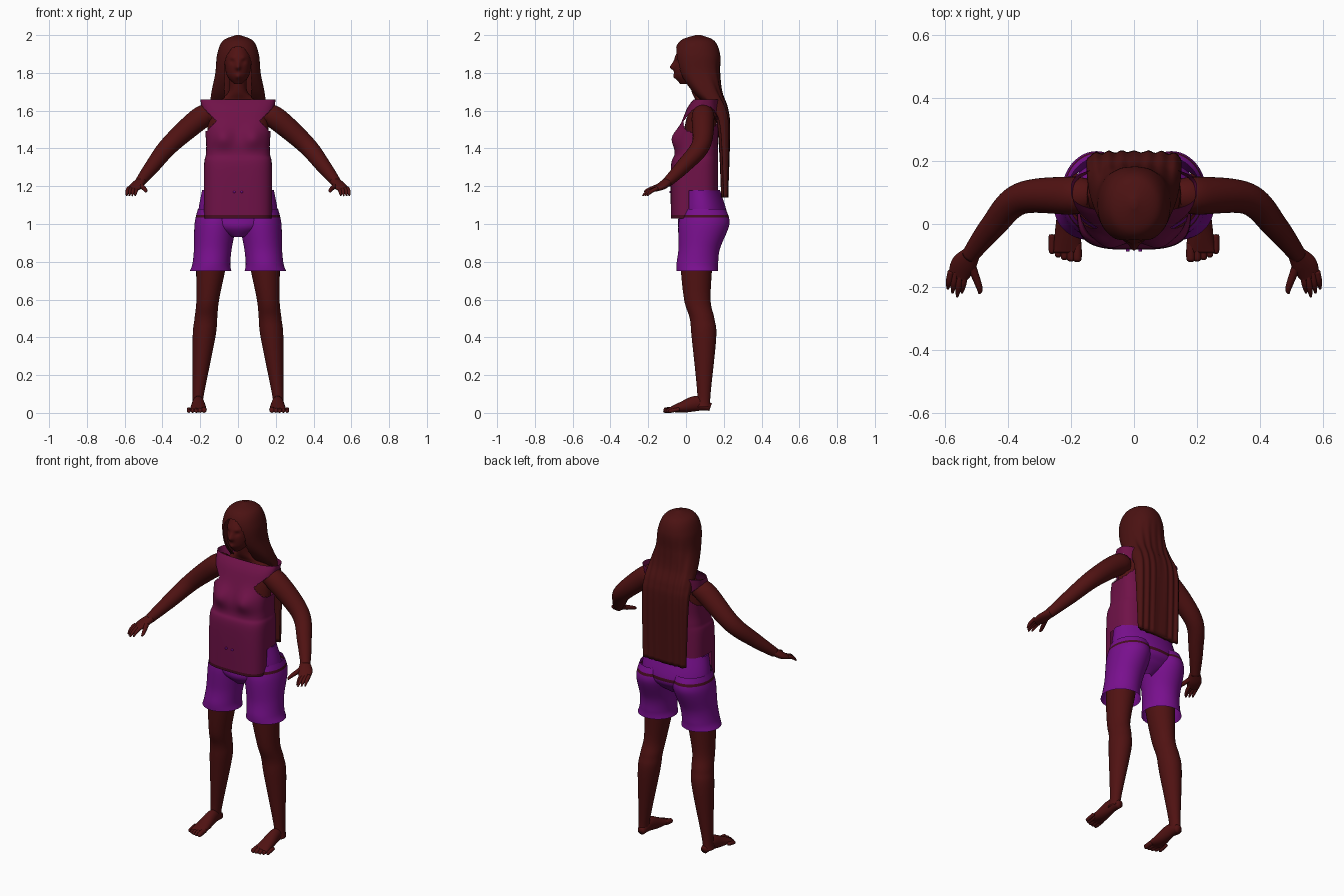
import bpy, bmesh, math
from mathutils import Vector, Quaternion

cube = bpy.data.objects.get("Cube")
if cube:
    bpy.data.objects.remove(cube, do_unlink=True)


def material(name, *rgb):
    mat = bpy.data.materials.new(name)
    mat.use_nodes = True
    colour = (*rgb, 1)
    mat.diffuse_color = colour
    mat.node_tree.nodes["Principled BSDF"].inputs["Base Color"].default_value = colour
    return mat


SKIN = material("skin brown", .08, .006, .006)
HAIR = material("hair brown", .07, .006, .006)
SHIRT = material("shirt plum", .16, .006, .065)
SHORTS = material("shorts purple", .19, .005, .27)
TRIM = material("trim maroon", .06, .004, .015)


def smooth_keys(keys, steps):
    """Catmull-Rom interpolation between key sections."""
    out = []
    last = len(keys) - 1
    for i in range(last):
        before, start, end, after = (keys[max(0, min(last, i + k))] for k in (-1, 0, 1, 2))
        for step in range(steps):
            t = step / steps
            out.append([q + t / 2 * (r - p + t * (2 * p - 5 * q + 4 * r - w + t * (3 * (q - r) + w - p)))
                        for p, q, r, w in zip(before, start, end, after)])
    return out + [list(keys[-1])]


def loft(name, keys, mats, upright=False, steps=6, sides=24, closed=True,
         pair=False, shape=None, drop=None, paint=None):
    """Skin sections (x, y, z, rx, ry, power) into one smooth surface."""
    rows = smooth_keys(keys, steps)
    centres = [Vector(row[:3]) for row in rows]
    bm = bmesh.new()
    rings = []
    for i, (row, centre) in enumerate(zip(rows, centres)):
        turn = Quaternion()
        if not upright:
            ahead = centres[min(i + 1, len(rows) - 1)] - centres[max(i - 1, 0)]
            turn = ahead.to_track_quat('Z', 'Y')
        rx, ry, power = row[3:]
        ring = []
        for j in range(sides):
            angle = math.tau * j / sides
            c, s = math.cos(angle), math.sin(angle)
            flat = Vector((rx * math.copysign(abs(c) ** (2 / power), c),
                           ry * math.copysign(abs(s) ** (2 / power), s), 0))
            co = centre + turn @ flat
            if shape:
                shape(co)
            ring.append(bm.verts.new(co))
        rings.append(ring)
    for low, high in zip(rings, rings[1:]):
        for j in range(sides):
            k = (j + 1) % sides
            bm.faces.new((low[j], low[k], high[k], high[j]))
    if closed:
        bm.faces.new(rings[0][::-1])
        bm.faces.new(rings[-1])
    if drop:
        gone = [face for face in bm.faces if drop(face.calc_center_median())]
        bmesh.ops.delete(bm, geom=gone, context='FACES')
    for face in bm.faces:
        face.smooth = True
        if paint:
            face.material_index = paint(face.calc_center_median())
    mesh = bpy.data.meshes.new(name)
    bm.to_mesh(mesh)
    bm.free()
    for mat in mats:
        mesh.materials.append(mat)
    obj = bpy.data.objects.new(name, mesh)
    bpy.context.collection.objects.link(obj)
    if pair:
        mirror = obj.modifiers.new("both sides", 'MIRROR')
        mirror.use_mirror_merge = False


def body(name, rows, mats, power=(2, 2), **options):
    """Upright loft from rows (z, half width, front, back); power runs bottom to top."""
    bottom, height = rows[0][0], rows[-1][0] - rows[0][0]
    keys = []
    for z, half, front, back in rows:
        squareness = power[0] + (power[1] - power[0]) * (z - bottom) / height
        keys.append((0, (front + back) / 2, z, half, (back - front) / 2, squareness))
    loft(name, keys, mats, upright=True, **options)


def limb(name, points, mat=SKIN, **options):
    """Mirrored round limb from points (x, y, z, radius[, vertical radius])."""
    keys = [(*point[:4], point[-1], 2) for point in points]
    loft(name, keys, [mat], pair=True, **options)


def bulge(co, x, z, size, amount):
    """Push a soft mound forward, on both sides of the middle."""
    distance = math.hypot(abs(co.x) - x, co.z - z)
    co.y -= amount * math.exp(-(distance / size) ** 2)


# Head and face
def face_shape(co):
    if co.y < .02:
        bulge(co, 0, 1.83, .014, .02)
        bulge(co, 0, 1.85, .012, .007)
        bulge(co, 0, 1.78, .014, .01)
        bulge(co, .03, 1.86, .014, -.008)
        bulge(co, .03, 1.88, .012, .004)


body("head", [(1.74, .02, -.03, .02), (1.79, .06, -.06, .1),
              (1.88, .07, -.06, .14), (1.96, .04, -.01, .1)],
     [SKIN], steps=16, sides=96, shape=face_shape)

# Chest, shoulders and neck
body("torso", [(1.3, .15, -.03, .15), (1.55, .16, 0, .16), (1.64, .12, .05, .16),
               (1.7, .05, .03, .13), (1.8, .05, .01, .12)],
     [SKIN], sides=48)


# Long straight hair, open around the face
def strands(co):
    if co.y > .1:
        fade = max(0, min(1, (1.9 - co.z) * 4))
        co.y += .004 * fade * math.sin(co.x * 150 + 1)


def face_gap(co):
    if co.z < 1.6 or co.z > 1.94 or co.y > .1:
        return False
    rise = max(0, (co.z - 1.83) / .11)
    return abs(co.x) < .07 * math.sqrt(max(0, 1 - rise * rise))


body("hair", [(1.14, .14, .19, .22), (1.5, .15, .17, .23), (1.61, .15, .12, .22),
              (1.7, .14, .03, .19), (1.8, .12, -.04, .18), (1.9, .11, -.06, .18),
              (1.97, .08, -.03, .15), (2, .01, .05, .08)],
     [HAIR], power=(4, 2), steps=10, sides=128, shape=strands, drop=face_gap)


# Sleeveless top with wide neckline, armholes and a long front panel
def bust(co):
    if co.y < .05:
        bulge(co, .08, 1.46, .055, .03)


def shirt_cut(co):
    if co.z < 1.18:
        return co.y > .02
    return 1.47 < co.z < 1.63 and abs(co.x) > .115 + abs(co.z - 1.545)


body("shirt", [(1.03, .18, -.08, .17), (1.3, .18, -.08, .17), (1.37, .17, -.06, .17),
               (1.45, .17, -.05, .17), (1.6, .19, 0, .18), (1.66, .2, .04, .18)],
     [SHIRT, TRIM], power=(3.5, 2.8), steps=20, sides=160, closed=False,
     shape=bust, drop=shirt_cut, paint=lambda co: int(co.z < 1.045))

# Two small studs on the front panel
limb("front_studs", [(.02, y, 1.17, .006) for y in (-.08, -.087)], SHORTS, steps=1)


# Shorts: hips and two flared legs with a dark seam
def seam(co):
    return int(1.03 < co.z < 1.046)


def lean(co):
    """Spread the legs apart towards the floor."""
    co.x += .22 - co.z / 10


body("shorts_hips", [(.93, .04, 0, .13), (.98, .16, -.04, .19),
                     (1.04, .21, -.04, .22), (1.18, .19, -.03, .18)],
     [SHORTS, TRIM], steps=16, sides=72, closed=False, paint=seam)
body("shorts_legs", [(.75, .11, -.05, .17), (.79, .1, -.05, .17), (.87, .1, -.04, .18),
                     (1, .11, -.04, .23), (1.08, .1, -.02, .21)],
     [SHORTS, TRIM], steps=12, sides=48, closed=False, pair=True, shape=lean, paint=seam)

# Legs
body("legs", [(.03, .03, .05, .13), (.1, .03, .06, .13), (.4, .06, .03, .16),
              (.5, .06, .02, .15), (.6, .06, -.01, .13), (.8, .08, -.03, .14),
              (1, .08, -.03, .15)],
     [SKIN], steps=8, sides=36, pair=True, shape=lean)

# Feet with a row of toes, shorter towards the outside
limb("feet", [(.21, .13, .03, .02, .02), (.21, .06, .05, .03, .04),
              (.21, -.02, .03, .04, .03), (.21, -.09, .017, .045, .01)])
for i in range(5):
    x = .18 + i / 50
    tip = (i / 25) ** 2 - .12
    r = .014 - i / 1000
    limb(f"toe_{i + 1}", [(x, tip + .06, .02, r), (x, tip + .01, r, r), (x, tip, r, r / 3)], sides=12)

# Arms
limb("arms", [(.14, .09, 1.58, .05), (.2, .09, 1.56, .06), (.36, .08, 1.42, .05),
              (.45, -.01, 1.31, .04), (.52, -.1, 1.22, .027)], steps=10, sides=32)

# Hands, fingers and thumbs
limb("hands", [(.51, -.09, 1.23, .026, .024), (.54, -.13, 1.2, .04, .02), (.56, -.17, 1.18, .03, .01)])
for i in range(4):
    root = Vector((.535 + i * .015, -.15, 1.19))
    tip = root + Vector((.01, abs(i - 1) / 80 - .08, -.04))
    knuckle = root.lerp(tip, .6) + Vector((0, 0, .007))
    limb(f"finger_{i + 1}", [(*root, .01), (*knuckle, .01), (*tip, .004)], sides=12)
limb("thumbs", [(.52, -.12, 1.21, .015), (.49, -.2, 1.18, .01), (.49, -.22, 1.17, .004)], sides=12)
